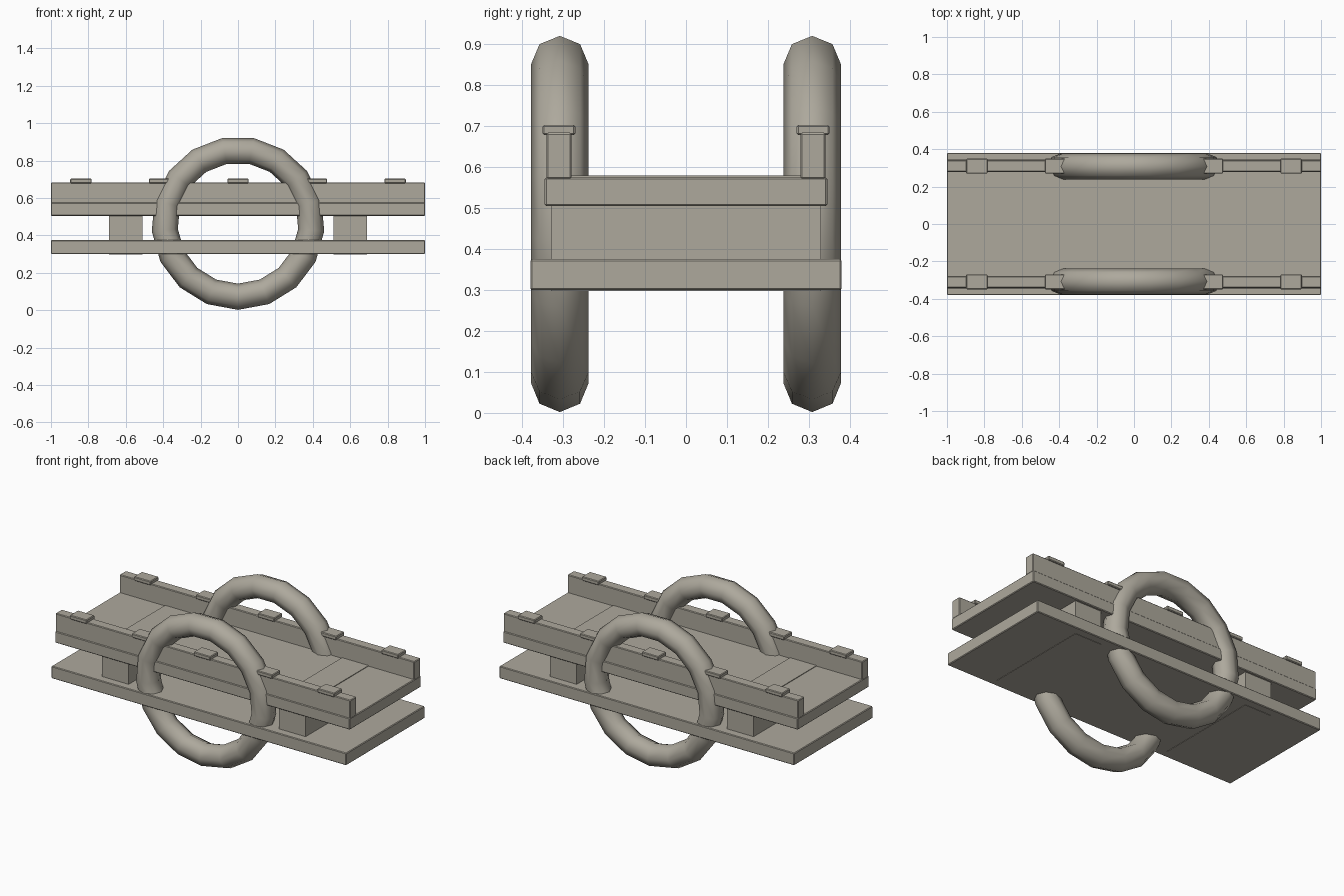
import bpy
from math import pi, radians

cube = bpy.data.objects.get("Cube")
if cube:
    bpy.data.objects.remove(cube, do_unlink=True)

# Single warm grey stone colour
stone = bpy.data.materials.new("warm_grey")
stone.use_nodes = True
colour = (0.42, 0.395, 0.335, 1)
stone.diffuse_color = colour
stone.node_tree.nodes["Principled BSDF"].inputs["Base Color"].default_value = colour


def box(name, x, y, z, bevel=0.004):
    """Box spanning the given (min, max) ranges, with a slight edge bevel."""
    bpy.ops.mesh.primitive_cube_add(size=1)
    ob = bpy.context.object
    ob.name = name
    ob.location = [(a + b) / 2 for a, b in (x, y, z)]
    ob.scale = [b - a for a, b in (x, y, z)]
    bpy.ops.object.transform_apply(location=False, rotation=False, scale=True)
    ob.data.materials.append(stone)
    if bevel:
        mod = ob.modifiers.new("edge_bevel", "BEVEL")
        mod.width = bevel
        mod.segments = 1
    return ob


def ring(name, y):
    """Upright faceted ring with its axis along y."""
    bpy.ops.mesh.primitive_torus_add(
        major_segments=17, minor_segments=8, major_radius=0.393,
        minor_radius=0.07, location=(0, y, 0.465), rotation=(pi / 2, pi / 2, 0))
    ob = bpy.context.object
    ob.name = name
    ob.data.materials.append(stone)
    bpy.ops.object.shade_smooth_by_angle(angle=radians(60))


# Two decks
box("lower_deck", (-1, 1), (-0.38, 0.38), (0.30, 0.375))
box("upper_deck", (-1, 1), (-0.345, 0.345), (0.505, 0.575))

# Cross supports that run through both decks
for side, s in (("right", -1), ("left", 1)):
    box(side + "_support", (s * 0.6 - 0.09, s * 0.6 + 0.09),
        (-0.33, 0.33), (0.298, 0.579), 0)

# Side rails, their caps and the rings
for side, s in (("front", -1), ("back", 1)):
    y = s * 0.31
    box(side + "_rail", (-1, 1), (y - 0.031, y + 0.031), (0.57, 0.684))
    for i in range(5):
        x = (i - 2) * 0.42
        box(f"{side}_rail_cap_{i + 1}", (x - 0.057, x + 0.057),
            (y - 0.04, y + 0.04), (0.678, 0.703))
    ring(side + "_ring", s * 0.308)
